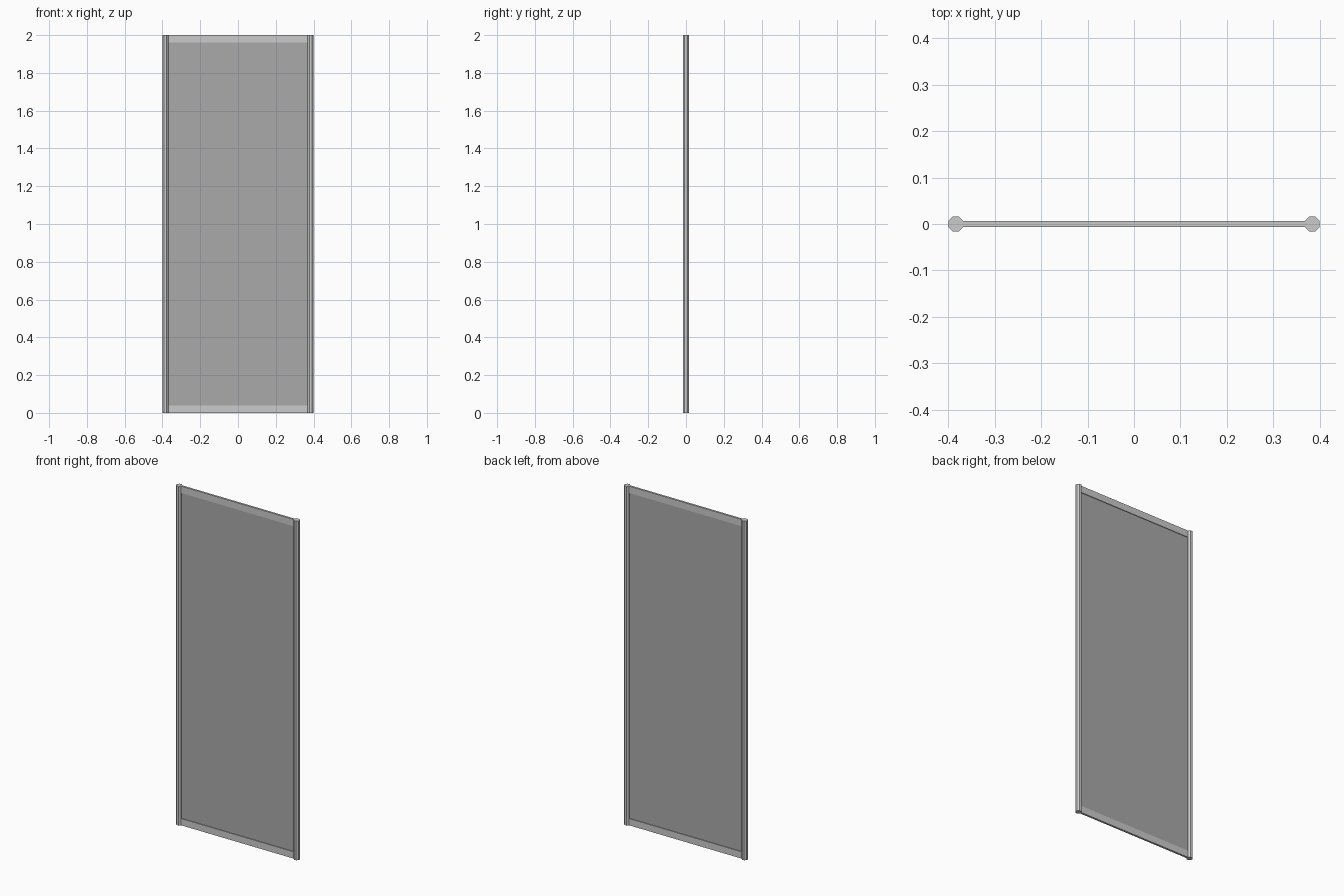
import bpy, math

if "Cube" in bpy.data.objects:
    bpy.data.objects.remove(bpy.data.objects["Cube"])

HEIGHT = 2.0
POST_X = 0.384      # post centre
POST_FLAT = 0.016   # half width across flats
RAIL_H = 0.04


def box(name, size, centre):
    bpy.ops.mesh.primitive_cube_add(size=1, location=centre)
    ob = bpy.context.object
    ob.name = name
    ob.scale = size
    bpy.ops.object.transform_apply(location=False, rotation=False, scale=True)
    return ob


def post(name, x):
    # octagonal post with flats facing the axes
    bpy.ops.mesh.primitive_cylinder_add(
        vertices=8, radius=POST_FLAT / math.cos(math.pi / 8), depth=HEIGHT,
        location=(x, 0, HEIGHT / 2), rotation=(0, 0, math.pi / 8))
    bpy.context.object.name = name


# Side posts
post("left_post", -POST_X)
post("right_post", POST_X)

# Rails between the posts
rail_len = 2 * (POST_X - POST_FLAT) + 0.01
box("bottom_rail", (rail_len, 0.012, RAIL_H), (0, 0, RAIL_H / 2))
box("top_rail", (rail_len, 0.012, RAIL_H), (0, 0, HEIGHT - RAIL_H / 2))

# Translucent grey infill panel
glass = bpy.data.materials.new("glass")
glass.diffuse_color = (0.4, 0.4, 0.4, 0.5)
glass.use_nodes = True
glass.node_tree.nodes["Principled BSDF"].inputs["Base Color"].default_value = glass.diffuse_color
panel = box("glass_panel", (rail_len, 0.004, HEIGHT - 2 * RAIL_H + 0.01),
            (0, 0, HEIGHT / 2))
panel.data.materials.append(glass)
